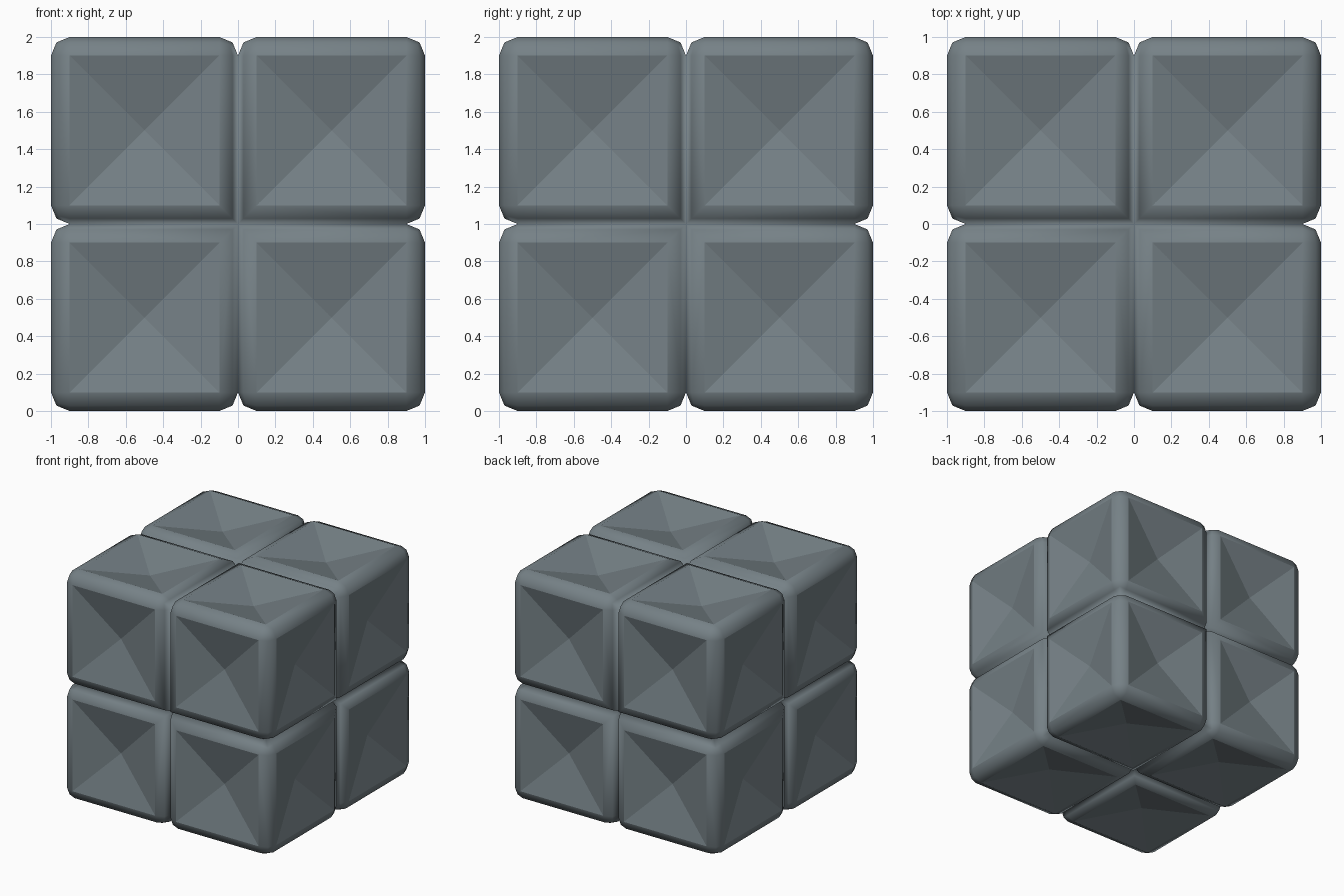
import bpy, bmesh
from mathutils import Vector

if "Cube" in bpy.data.objects:
    bpy.data.objects.remove(bpy.data.objects["Cube"])

BEVEL = 0.10   # width of the rounded rim
DENT = 0.10    # depth of the shallow pyramid dents

stone = bpy.data.materials.new("slate_grey")
stone.diffuse_color = (0.18, 0.22, 0.24, 1.0)
stone.use_nodes = True
stone.node_tree.nodes["Principled BSDF"].inputs["Base Color"].default_value = stone.diffuse_color

# One octant block, with its inner corner at the core of the model
bm = bmesh.new()
bmesh.ops.create_cube(bm, size=1.0)
bmesh.ops.translate(bm, verts=bm.verts, vec=(0.5, 0.5, 0.5))

# Round every edge except the three that run from the core
edges = [e for e in bm.edges if all(v.co.length > 0.01 for v in e.verts)]
bmesh.ops.bevel(bm, geom=edges, offset=BEVEL, offset_type='OFFSET',
                segments=2, profile=0.5, affect='EDGES')
bm.normal_update()
for f in bm.faces:
    f.smooth = True

# Remove the hidden inner walls so the mirrored blocks join in the grooves
inner = [f for f in bm.faces if f.calc_area() > 0.5 and min(f.normal) < -0.9]
bmesh.ops.delete(bm, geom=inner, context='FACES')

# Dent the three outer panels into flat-shaded inverted pyramids
for panel in [f for f in bm.faces if f.calc_area() > 0.5]:
    normal = panel.normal.copy()
    res = bmesh.ops.poke(bm, faces=[panel])
    res['verts'][0].co = Vector((0.5, 0.5, 0.5)) + normal * (0.5 - DENT)
    for f in res['faces']:
        f.smooth = False

mesh = bpy.data.meshes.new("block_cube")
bm.to_mesh(mesh)
bm.free()
mesh.materials.append(stone)

cube = bpy.data.objects.new("block_cube", mesh)
bpy.context.collection.objects.link(cube)
cube.location = (0, 0, 1)

# Mirror the octant into the full two by two by two cube
mirror = cube.modifiers.new("mirror", 'MIRROR')
mirror.use_axis = (True, True, True)
mirror.use_clip = True
mirror.merge_threshold = 0.0005
